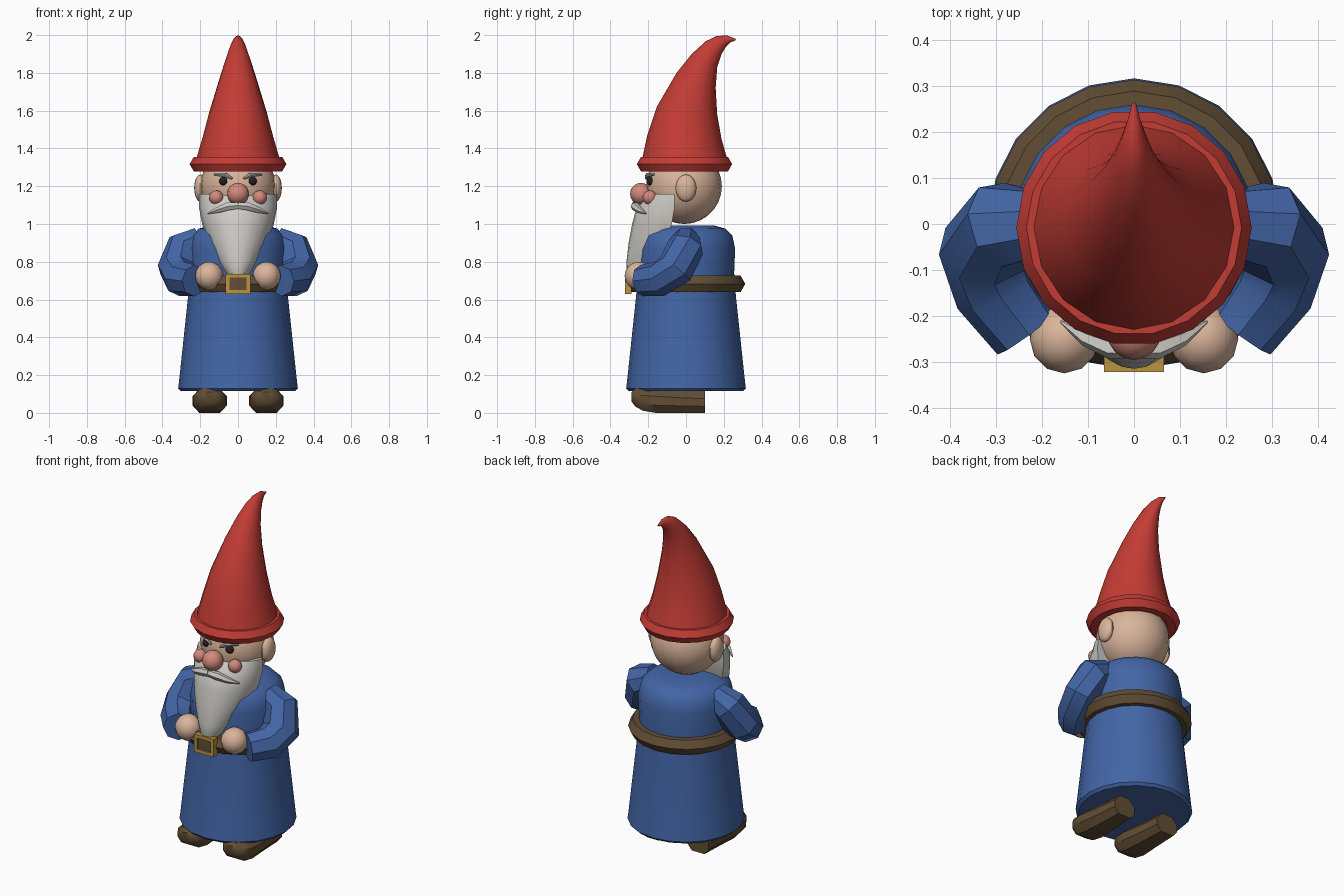
import bpy, bmesh
from math import sin, cos, pi, radians
from mathutils import Vector, Matrix

if "Cube" in bpy.data.objects:
    bpy.data.objects.remove(bpy.data.objects["Cube"])


def material(name, r, g, b):
    m = bpy.data.materials.new(name)
    m.diffuse_color = (r, g, b, 1)
    m.use_nodes = True
    m.node_tree.nodes["Principled BSDF"].inputs["Base Color"].default_value = m.diffuse_color
    return m


RED = material("red_felt", 0.55, 0.045, 0.035)
BLUE = material("blue_cloth", 0.055, 0.13, 0.38)
BROWN = material("brown_leather", 0.12, 0.075, 0.035)
SKIN = material("skin", 0.70, 0.46, 0.33)
PINK = material("pink_skin", 0.65, 0.25, 0.20)
WHITE = material("beard_white", 0.62, 0.60, 0.56)
GREY = material("brow_grey", 0.40, 0.40, 0.40)
GOLD = material("gold", 0.50, 0.30, 0.05)
DARK = material("eye_dark", 0.02, 0.015, 0.015)


def from_bmesh(name, bm, mat):
    bmesh.ops.recalc_face_normals(bm, faces=bm.faces)
    me = bpy.data.meshes.new(name)
    bm.to_mesh(me)
    bm.free()
    me.materials.append(mat)
    ob = bpy.data.objects.new(name, me)
    bpy.context.collection.objects.link(ob)
    return ob


def loft(name, rings, mat):
    """Skin closed rings of points and cap both ends."""
    bm = bmesh.new()
    rows = [[bm.verts.new(p) for p in ring] for ring in rings]
    n = len(rows[0])
    for a, b in zip(rows, rows[1:]):
        for i in range(n):
            j = (i + 1) % n
            bm.faces.new((a[i], a[j], b[j], b[i]))
    bm.faces.new(rows[0])
    bm.faces.new(rows[-1])
    return from_bmesh(name, bm, mat)


def tube(name, path, sides, mat):
    """Tube along (x, y, z, radius) points."""
    pts = [Vector(p[:3]) for p in path]
    u, rings = Vector((0, 0, 1)), []
    for i, p in enumerate(pts):
        t = (pts[min(i + 1, len(pts) - 1)] - pts[max(i - 1, 0)]).normalized()
        u = (u - t * u.dot(t)).normalized()
        v = t.cross(u)
        angles = [2 * pi * (k + 0.5) / sides for k in range(sides)]
        rings.append([p + (u * cos(a) + v * sin(a)) * path[i][3] for a in angles])
    return loft(name, rings, mat)


def ball(name, loc, size, mat, seg=16, rings=10):
    bm = bmesh.new()
    size = size if isinstance(size, tuple) else (size,) * 3
    bmesh.ops.create_uvsphere(bm, u_segments=seg, v_segments=rings, radius=1,
                              matrix=Matrix.LocRotScale(Vector(loc), None, Vector(size)))
    return from_bmesh(name, bm, mat)


def boxes(name, parts, mat):
    bm = bmesh.new()
    for loc, size in parts:
        bmesh.ops.create_cube(bm, size=1, matrix=Matrix.LocRotScale(Vector(loc), None, Vector(size)))
    return from_bmesh(name, bm, mat)


def torus(name, loc, major, minor, seg, mat):
    bpy.ops.mesh.primitive_torus_add(location=loc, major_radius=major, minor_radius=minor,
                                     major_segments=seg, minor_segments=6)
    ob = bpy.context.object
    ob.name = name
    ob.data.materials.append(mat)


# Robe
robe = [(0.303, 0.115), (0.317, 0.13), (0.313, 0.16), (0.264, 0.62), (0.255, 0.74),
        (0.26, 0.87), (0.245, 0.94), (0.21, 0.975), (0.15, 0.992)]
loft("robe", [[(r * sin(2 * pi * k / 20), r * cos(2 * pi * k / 20), z) for k in range(20)]
              for r, z in robe], BLUE)

# Belt and buckle
torus("belt", (0, 0, 0.683), 0.264, 0.05, 20, BROWN)
boxes("buckle", [((x, -0.305, 0.683), (0.02, 0.035, 0.105)) for x in (-0.055, 0.055)] +
      [((0, -0.305, z), (0.09, 0.035, 0.02)) for z in (0.64, 0.726)], GOLD)
boxes("buckle_plate", [((0, -0.303, 0.683), (0.09, 0.024, 0.066))], BROWN)

# Head
ball("head", (0, -0.01, 1.2), 0.2, SKIN, 20, 14)
ball("nose", (0, -0.238, 1.16), 0.058, PINK)

# Hat: each ring is front (y, z), back (y, z) and half width
hat = [((-0.235, 1.33), (0.222, 1.33), 0.225), ((-0.205, 1.47), (0.188, 1.45), 0.187),
       ((-0.155, 1.62), (0.165, 1.58), 0.15), ((-0.05, 1.80), (0.157, 1.72), 0.101),
       ((0.03, 1.90), (0.165, 1.83), 0.068), ((0.105, 1.968), (0.188, 1.90), 0.043),
       ((0.16, 1.994), (0.212, 1.94), 0.027), ((0.215, 1.999), (0.236, 1.962), 0.014),
       ((0.264, 1.98), (0.262, 1.972), 0.004)]
rings = []
for f, b, w in hat:
    ring = []
    for k in range(16):
        a = 2 * pi * k / 16
        t = (1 - cos(a)) / 2
        ring.append((w * sin(a), f[0] + (b[0] - f[0]) * t, f[1] + (b[1] - f[1]) * t))
    rings.append(ring)
loft("hat", rings, RED)
torus("hat_brim", (0, -0.008, 1.317), 0.212, 0.044, 18, RED)

# Beard: half ellipse sections (z, half width, front y, back y)
beard = [(1.16, 0.205, -0.19, -0.06), (1.09, 0.207, -0.262, -0.06), (1.0, 0.19, -0.285, -0.075),
         (0.9, 0.155, -0.304, -0.12), (0.8, 0.105, -0.315, -0.18), (0.74, 0.062, -0.315, -0.24),
         (0.705, 0.025, -0.302, -0.27)]
loft("beard", [[(w * sin(a), yb - (yb - yf) * cos(a), z)
                for a in [pi * (k / 12 - 0.5) for k in range(13)]]
               for z, w, yf, yb in beard], WHITE)

for s, side in ((1, "right"), (-1, "left")):
    # Face details
    ball("ear_" + side, (s * 0.2, 0, 1.19), (0.032, 0.055, 0.072), SKIN)
    ball("cheek_" + side, (s * 0.115, -0.192, 1.14), 0.038, PINK, 12, 8)
    ball("eye_" + side, (s * 0.077, -0.187, 1.227), 0.023, DARK, 12, 8)
    tube("brow_" + side, [(s * 0.03, -0.212, 1.24, 0.006), (s * 0.065, -0.204, 1.259, 0.013),
                          (s * 0.125, -0.17, 1.262, 0.005)], 6, GREY)
    tube("moustache_" + side, [(0, -0.272, 1.098, 0.02), (s * 0.05, -0.27, 1.094, 0.024),
                               (s * 0.105, -0.248, 1.075, 0.018),
                               (s * 0.16, -0.212, 1.055, 0.003)], 6, WHITE)
    # Arm and hand
    tube("sleeve_" + side, [(s * 0.2, 0.0, 0.915, 0.075), (s * 0.285, -0.002, 0.875, 0.098),
                            (s * 0.325, -0.055, 0.765, 0.102), (s * 0.30, -0.14, 0.71, 0.095),
                            (s * 0.23, -0.235, 0.70, 0.083)], 8, BLUE)
    ball("hand_" + side, (s * 0.152, -0.25, 0.725), 0.075, SKIN, 12, 8)
    # Boot: octagonal sections (y, half width, bottom z, top z)
    boot = [(0.1, 0.07, 0.0, 0.115), (-0.05, 0.08, 0.0, 0.125), (-0.16, 0.092, 0.0, 0.135),
            (-0.23, 0.086, 0.012, 0.135), (-0.27, 0.06, 0.035, 0.128), (-0.288, 0.03, 0.06, 0.11)]
    sect = [(1, 0.3), (1, 0.65), (0.5, 1), (-0.5, 1), (-1, 0.65), (-1, 0.3), (-0.6, 0), (0.6, 0)]
    loft("boot_" + side, [[(s * 0.15 + w * p, y, lo + (hi - lo) * q) for p, q in sect]
                          for y, w, lo, hi in boot], BROWN)

# Smooth shading with kept edges
bpy.ops.object.select_all(action='SELECT')
bpy.context.view_layer.objects.active = bpy.data.objects["robe"]
bpy.ops.object.shade_smooth_by_angle(angle=radians(35))
